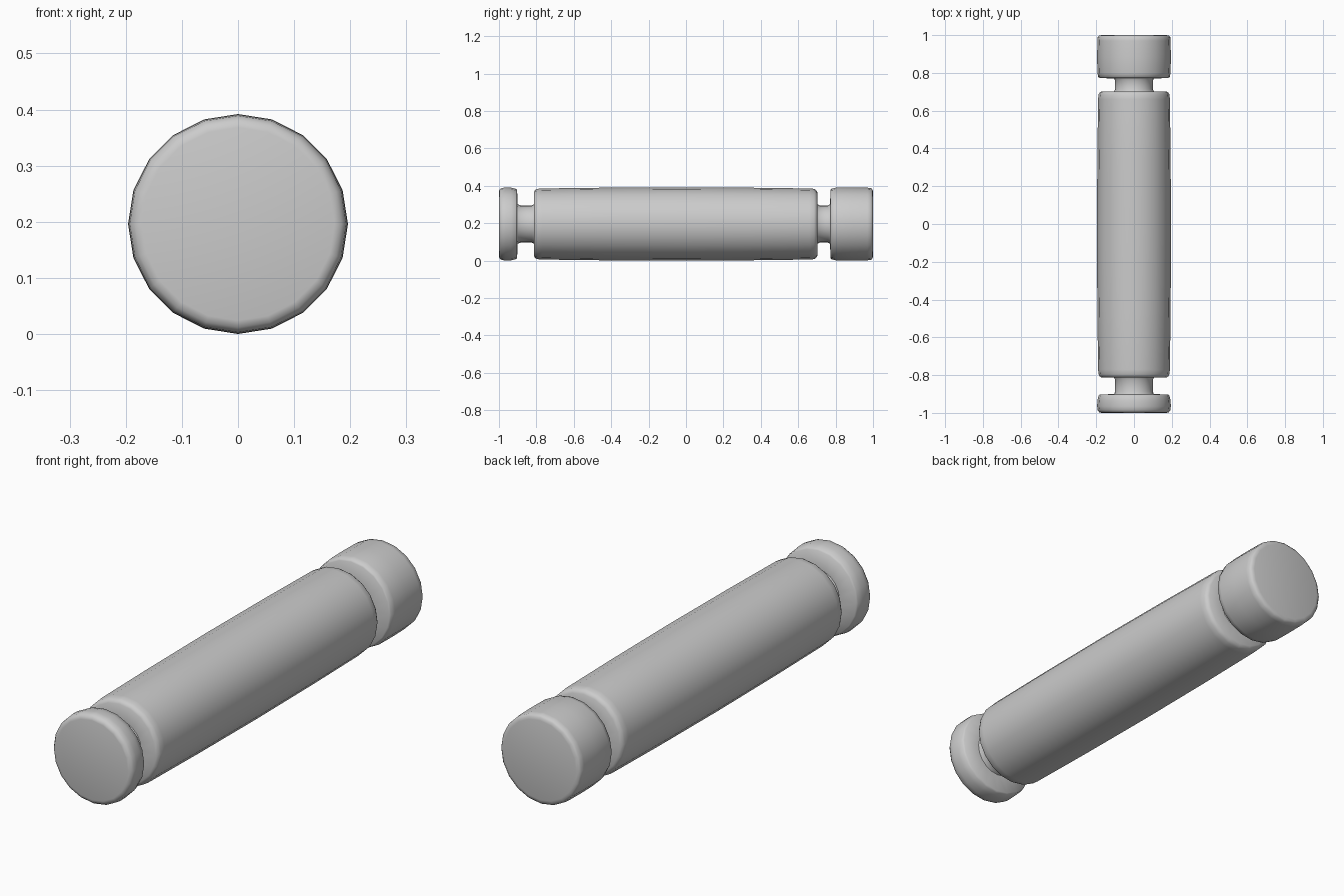
import bpy, bmesh
from math import sin, cos, tau, radians

if "Cube" in bpy.data.objects:
    bpy.data.objects.remove(bpy.data.objects["Cube"])

SIDES = 20
R = 0.196


def lathe(name, profile, cap_start=False, cap_end=False):
    """Turn a (y, radius) profile around the lengthwise axis."""
    bm = bmesh.new()
    rings = [[bm.verts.new((r * cos(tau * i / SIDES), y, R + r * sin(tau * i / SIDES)))
              for i in range(SIDES)] for y, r in profile]
    for a, b in zip(rings, rings[1:]):
        for i in range(SIDES):
            j = (i + 1) % SIDES
            bm.faces.new((a[i], b[i], b[j], a[j]))
    if cap_start:
        bm.faces.new(rings[0])
    if cap_end:
        bm.faces.new(rings[-1][::-1])
    me = bpy.data.meshes.new(name)
    bm.normal_update()
    bm.to_mesh(me)
    bm.free()
    ob = bpy.data.objects.new(name, me)
    bpy.context.collection.objects.link(ob)
    bpy.context.view_layer.objects.active = ob
    ob.select_set(True)
    bpy.ops.object.shade_smooth_by_angle(angle=radians(50))
    ob.select_set(False)
    return ob


# Short front cap
lathe("front_cap", [(-1.0, 0.172), (-0.997, 0.184), (-0.985, 0.193), (-0.965, 0.195),
                    (-0.935, 0.194), (-0.91, 0.188), (-0.903, 0.182), (-0.9, 0.105)],
      cap_start=True)

# Front neck with small fillets
lathe("front_neck", [(-0.9, 0.105), (-0.885, 0.1), (-0.825, 0.1), (-0.813, 0.106)])

# Slightly barrelled main shaft
lathe("shaft", [(-0.813, 0.106), (-0.813, 0.172), (-0.806, 0.182), (-0.795, 0.188),
                (-0.77, 0.190), (-0.45, 0.194), (-0.05, 0.196), (0.35, 0.194),
                (0.66, 0.190), (0.685, 0.188), (0.695, 0.182), (0.702, 0.172),
                (0.702, 0.106)])

# Rear neck
lathe("rear_neck", [(0.702, 0.106), (0.714, 0.1), (0.758, 0.1), (0.77, 0.105)])

# Long rear cap
lathe("rear_cap", [(0.77, 0.105), (0.773, 0.182), (0.778, 0.189), (0.80, 0.194),
                   (0.885, 0.195), (0.97, 0.194), (0.99, 0.192), (0.997, 0.184),
                   (1.0, 0.172)], cap_end=True)
